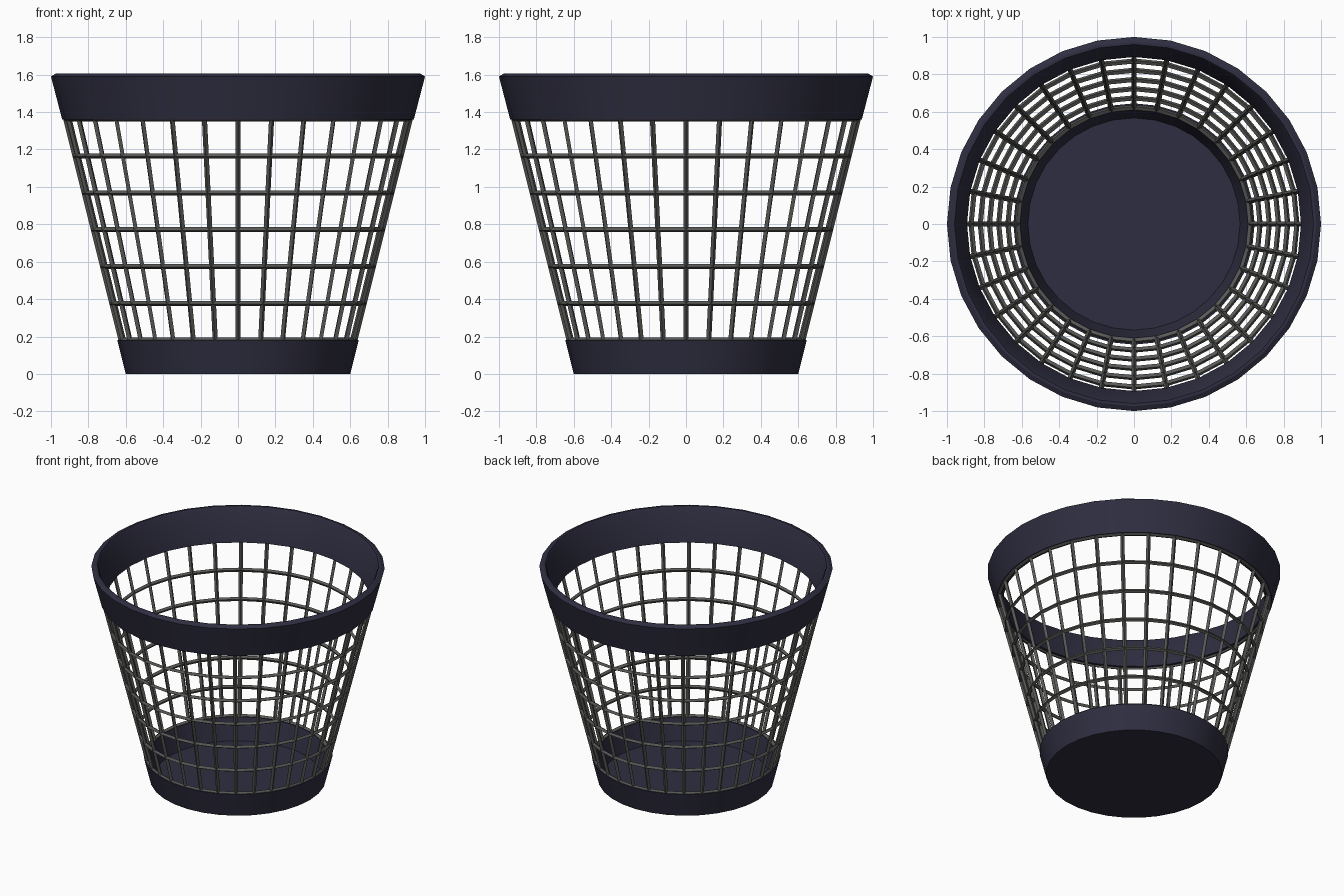
import bpy, bmesh
from math import sin, cos, pi, radians

cube = bpy.data.objects.get("Cube")
if cube:
    bpy.data.objects.remove(cube)

SIDES = 32


def material(name, rgb):
    m = bpy.data.materials.new(name)
    m.use_nodes = True
    m.diffuse_color = (*rgb, 1)
    m.node_tree.nodes["Principled BSDF"].inputs["Base Color"].default_value = (*rgb, 1)
    return m


def lathe(name, profile, mat, closed=False, cap_ends=False):
    """Spin (radius, z) points around the z axis."""
    bm = bmesh.new()
    rings = [[bm.verts.new((r * cos(2 * pi * i / SIDES), r * sin(2 * pi * i / SIDES), z))
              for i in range(SIDES)] for r, z in profile]
    pairs = list(zip(rings, rings[1:]))
    if closed:
        pairs.append((rings[-1], rings[0]))
    for a, b in pairs:
        for i in range(SIDES):
            j = (i + 1) % SIDES
            bm.faces.new((a[i], a[j], b[j], b[i]))
    if cap_ends:
        bm.faces.new(rings[0])
        bm.faces.new(rings[-1])
    bmesh.ops.recalc_face_normals(bm, faces=bm.faces)
    mesh = bpy.data.meshes.new(name)
    bm.to_mesh(mesh)
    bm.free()
    mesh.materials.append(mat)
    obj = bpy.data.objects.new(name, mesh)
    bpy.context.collection.objects.link(obj)
    return obj


def smooth(obj):
    bpy.ops.object.select_all(action='DESELECT')
    obj.select_set(True)
    bpy.context.view_layer.objects.active = obj
    bpy.ops.object.shade_smooth_by_angle(angle=radians(30))


navy = material("dark navy plastic", (0.028, 0.027, 0.052))
grey = material("grey wire", (0.1, 0.1, 0.095))

# Solid base cup with a floor
smooth(lathe("base_cup", [(0.6, 0), (0.645, 0.18), (0.61, 0.18), (0.567, 0.02)],
             navy, cap_ends=True))

# Flared top band with a softened lip
smooth(lathe("top_rim", [(0.94, 1.36), (1.0, 1.59), (0.975, 1.605),
                         (0.96, 1.605), (0.95, 1.59), (0.893, 1.36)], navy, closed=True))

# Wire mesh wall: a cone grid turned into diamond-section wires
levels = [0.18 + 0.197 * k for k in range(7)]
wall = lathe("wire_wall", [(0.58 + 0.25 * z, z) for z in levels], grey)
wire = wall.modifiers.new("Wires", 'WIREFRAME')
wire.thickness = 0.028
wire.use_even_offset = True
wire.use_boundary = True
wire.use_replace = True
